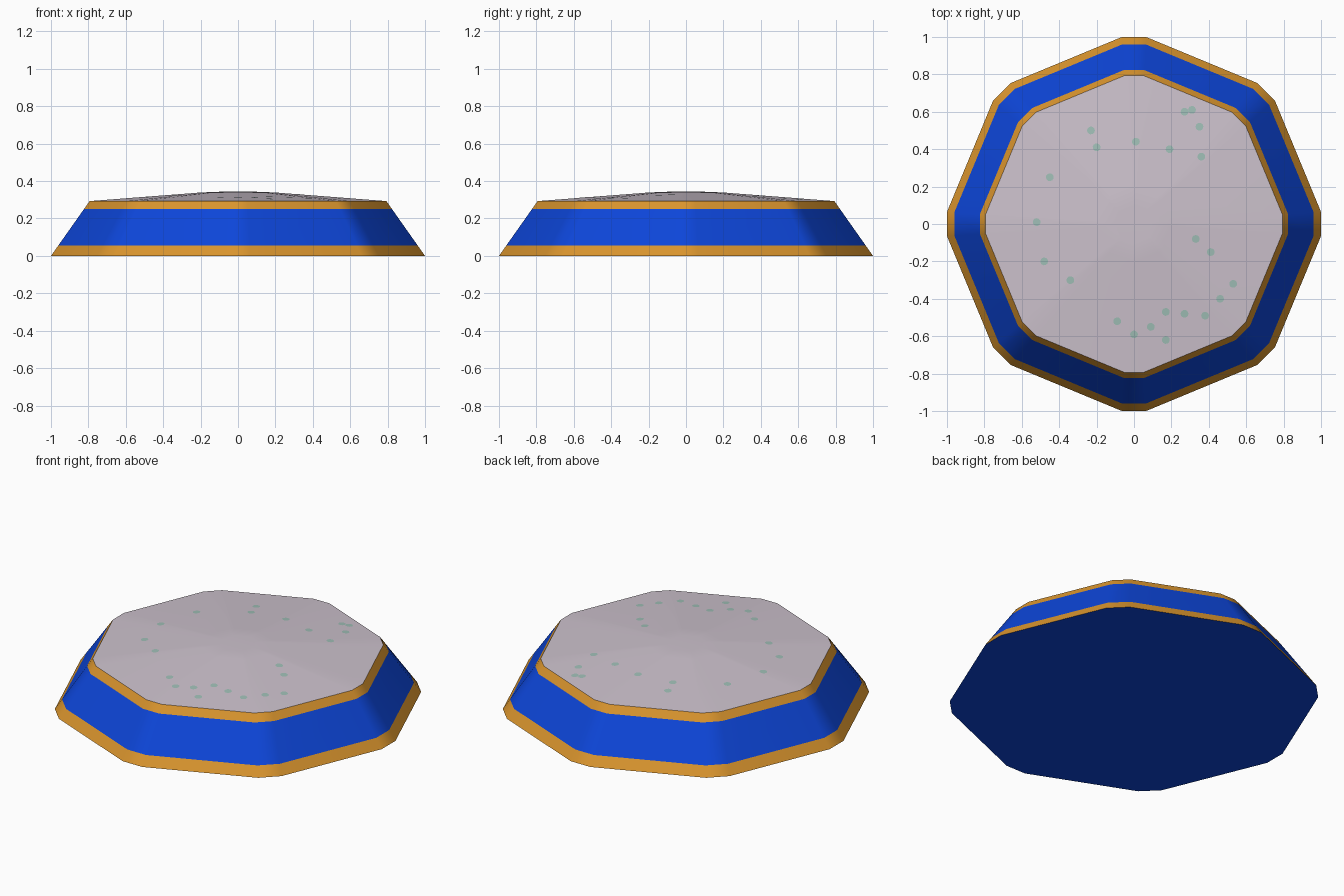
import bpy
import bmesh
from math import cos, sin, radians
from mathutils import Vector
from mathutils.bvhtree import BVHTree

if "Cube" in bpy.data.objects:
    bpy.data.objects.remove(bpy.data.objects["Cube"], do_unlink=True)


def material(name, rgb):
    mat = bpy.data.materials.new(name)
    mat.use_nodes = True
    mat.diffuse_color = (*rgb, 1)
    mat.node_tree.nodes["Principled BSDF"].inputs["Base Color"].default_value = (*rgb, 1)
    return mat


ORANGE = material("orange trim", (0.70, 0.30, 0.027))
BLUE = material("blue side", (0.004, 0.061, 0.70))
LILAC = material("pale lilac top", (0.61, 0.54, 0.61))
GREEN = material("pale green fleck", (0.35, 0.52, 0.47))


def ring(bm, radius, z):
    """Octagon with narrow chamfered corners."""
    verts = []
    for corner in range(8):
        for turn in (-3.7, 3.7):
            a = radians(corner * 45 + turn)
            verts.append(bm.verts.new((radius * cos(a), radius * sin(a), z)))
    return verts


def loft(bm, profile, bands):
    """Stack rings and join them, one material index per band."""
    rings = [ring(bm, r, z) for r, z in profile]
    for low, high, band in zip(rings, rings[1:], bands):
        for i in range(len(low)):
            j = (i + 1) % len(low)
            bm.faces.new((low[i], low[j], high[j], high[i])).material_index = band
    return rings


def finish(bm, name, mats, smooth=True):
    mesh = bpy.data.meshes.new(name)
    bm.to_mesh(mesh)
    bm.free()
    obj = bpy.data.objects.new(name, mesh)
    bpy.context.collection.objects.link(obj)
    for mat in mats:
        mesh.materials.append(mat)
    if smooth:
        bpy.ops.object.select_all(action='DESELECT')
        obj.select_set(True)
        bpy.context.view_layer.objects.active = obj
        bpy.ops.object.shade_smooth_by_angle(angle=radians(30))
        normals = obj.modifiers.new("weighted normals", 'WEIGHTED_NORMAL')
        normals.keep_sharp = True
    return obj


# Sloping base with orange trim bands and a blue underside
BOTTOM, TOP, RIM = 1.002, 0.795, 0.293
levels = (0, 0.056, 0.25, RIM)
bm = bmesh.new()
rings = loft(bm, [(BOTTOM + (TOP - BOTTOM) * z / RIM, z) for z in levels], (0, 1, 0))
bm.faces.new(reversed(rings[0])).material_index = 1
finish(bm, "base", (ORANGE, BLUE))

# Shallow domed top
bm = bmesh.new()
rings = loft(bm, ((TOP, RIM), (0.2, 0.339), (0.1, 0.343)), (0, 0))
bm.faces.new(rings[-1])
bm.normal_update()
surface = BVHTree.FromBMesh(bm)
finish(bm, "domed_top", (LILAC,))

# Small flecks lying flush on the dome
spots = ((-.23, .5), (-.2, .41), (.01, .44), (.19, .4), (.27, .6), (.31, .61),
         (.35, .52), (.36, .36), (-.45, .25), (-.52, .01), (-.48, -.2),
         (-.34, -.3), (.33, -.08), (.41, -.15), (.53, -.32), (.46, -.4),
         (.38, -.49), (.27, -.48), (.17, -.47), (.09, -.55), (0, -.59),
         (.17, -.62), (-.09, -.52))
bm = bmesh.new()
for x, y in spots:
    hit, normal, _, _ = surface.ray_cast(Vector((x, y, 1)), Vector((0, 0, -1)))
    place = normal.to_track_quat('Z', 'Y').to_matrix().to_4x4()
    place.translation = hit + normal * 0.002
    bmesh.ops.create_circle(bm, cap_ends=True, segments=12, radius=0.021, matrix=place)
finish(bm, "flecks", (GREEN,), smooth=False)
